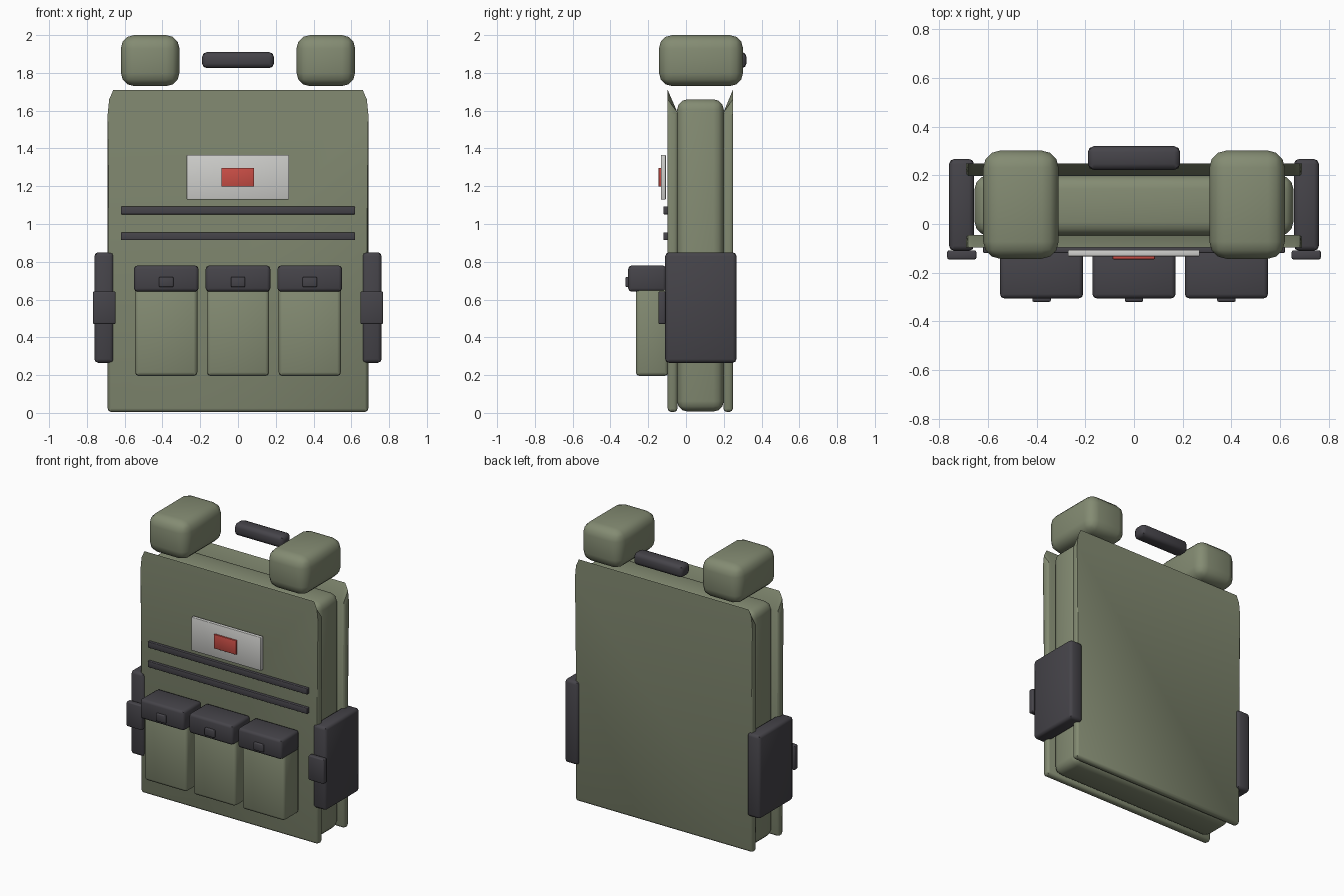
import bpy, bmesh

cube = bpy.data.objects.get("Cube")
if cube:
    bpy.data.objects.remove(cube, do_unlink=True)


def material(name, colour):
    m = bpy.data.materials.new(name)
    m.use_nodes = True
    m.diffuse_color = (*colour, 1)
    m.node_tree.nodes["Principled BSDF"].inputs["Base Color"].default_value = (*colour, 1)
    return m


OLIVE = material("olive fabric", (0.23, 0.26, 0.17))
DARK = material("charcoal webbing", (0.06, 0.057, 0.067))
WHITE = material("label white", (0.62, 0.62, 0.60))
RED = material("badge red", (0.58, 0.075, 0.06))


def finish(name, bm, mat):
    bmesh.ops.recalc_face_normals(bm, faces=bm.faces)
    mesh = bpy.data.meshes.new(name)
    bm.to_mesh(mesh)
    bm.free()
    mesh.materials.append(mat)
    obj = bpy.data.objects.new(name, mesh)
    bpy.context.collection.objects.link(obj)
    bpy.ops.object.select_all(action="DESELECT")
    obj.select_set(True)
    bpy.context.view_layer.objects.active = obj
    bpy.ops.object.shade_smooth_by_angle(angle=0.8)
    return obj


def box(name, x, y, z, mat, bevel=0.005, segments=2):
    """Rounded box spanning the given (low, high) ranges."""
    bm = bmesh.new()
    bmesh.ops.create_cube(bm, size=1)
    for v in bm.verts:
        v.co = [lo + (c + 0.5) * (hi - lo) for c, (lo, hi) in zip(v.co, (x, y, z))]
    bmesh.ops.bevel(bm, geom=bm.edges[:], offset=bevel, segments=segments,
                    profile=0.5, affect="EDGES")
    return finish(name, bm, mat)


def panel(name, outer, inner):
    """Flat panel whose upper edge thins to the outer face."""
    half = [(0.69, 0.005), (0.69, 1.58), (0.682, 1.66), (0.66, 1.71)]
    outline = half + [(-x, z) for x, z in reversed(half)]
    bm = bmesh.new()
    a = [bm.verts.new((x, outer, z)) for x, z in outline]
    b = [bm.verts.new((x, inner, min(z, 1.59))) for x, z in outline]
    bm.faces.new(a)
    bm.faces.new(b)
    for i in range(len(a)):
        j = (i + 1) % len(a)
        bm.faces.new((a[i], a[j], b[j], b[i]))
    # Round only the sides and the lower edge
    low = [e for e in bm.edges if min(v.co.z for v in e.verts) < 0.1]
    bmesh.ops.bevel(bm, geom=low, offset=0.018, segments=2, profile=0.5, affect="EDGES")
    return finish(name, bm, OLIVE)


# Body: padded core between two panels
box("padded_core", (-0.655, 0.655), (-0.047, 0.2), (0.007, 1.66), OLIVE, 0.055, 3)
panel("front_panel", -0.097, -0.045)
panel("back_panel", 0.248, 0.198)

# Shoulder pads and side pouches
for side, s in (("left", 1), ("right", -1)):
    def span(lo, hi):
        return tuple(sorted((s * lo, s * hi)))
    box(side + "_shoulder_pad", span(0.31, 0.62), (-0.143, 0.302), (1.73, 2.0), OLIVE, 0.07, 3)
    box(side + "_side_pouch", span(0.658, 0.76), (-0.11, 0.267), (0.265, 0.85), DARK, 0.02)
    box(side + "_side_buckle", span(0.648, 0.768), (-0.146, -0.108), (0.47, 0.643), DARK, 0.008)

# Carry handle
box("carry_handle", (-0.19, 0.19), (0.222, 0.32), (1.825, 1.91), DARK, 0.025)

# Name plate with coloured badge
box("name_plate", (-0.272, 0.27), (-0.133, -0.107), (1.13, 1.365), WHITE, 0.004)
box("badge", (-0.088, 0.086), (-0.145, -0.13), (1.198, 1.297), RED, 0.003)

# Webbing strips
for name, z in (("upper", 1.072), ("lower", 0.935)):
    box(name + "_webbing", (-0.62, 0.62), (-0.119, -0.094), (z - 0.021, z + 0.021), DARK, 0.004)

# Front pouches with flap and clip
for name, c in (("right", -0.38), ("middle", 0), ("left", 0.38)):
    box(name + "_pouch", (c - 0.165, c + 0.165), (-0.266, -0.094), (0.195, 0.7), OLIVE, 0.02)
    box(name + "_pouch_flap", (c - 0.171, c + 0.171), (-0.306, -0.104), (0.642, 0.78), DARK, 0.018)
    box(name + "_pouch_clip", (c - 0.038, c + 0.038), (-0.32, -0.296), (0.666, 0.72), DARK, 0.006)
